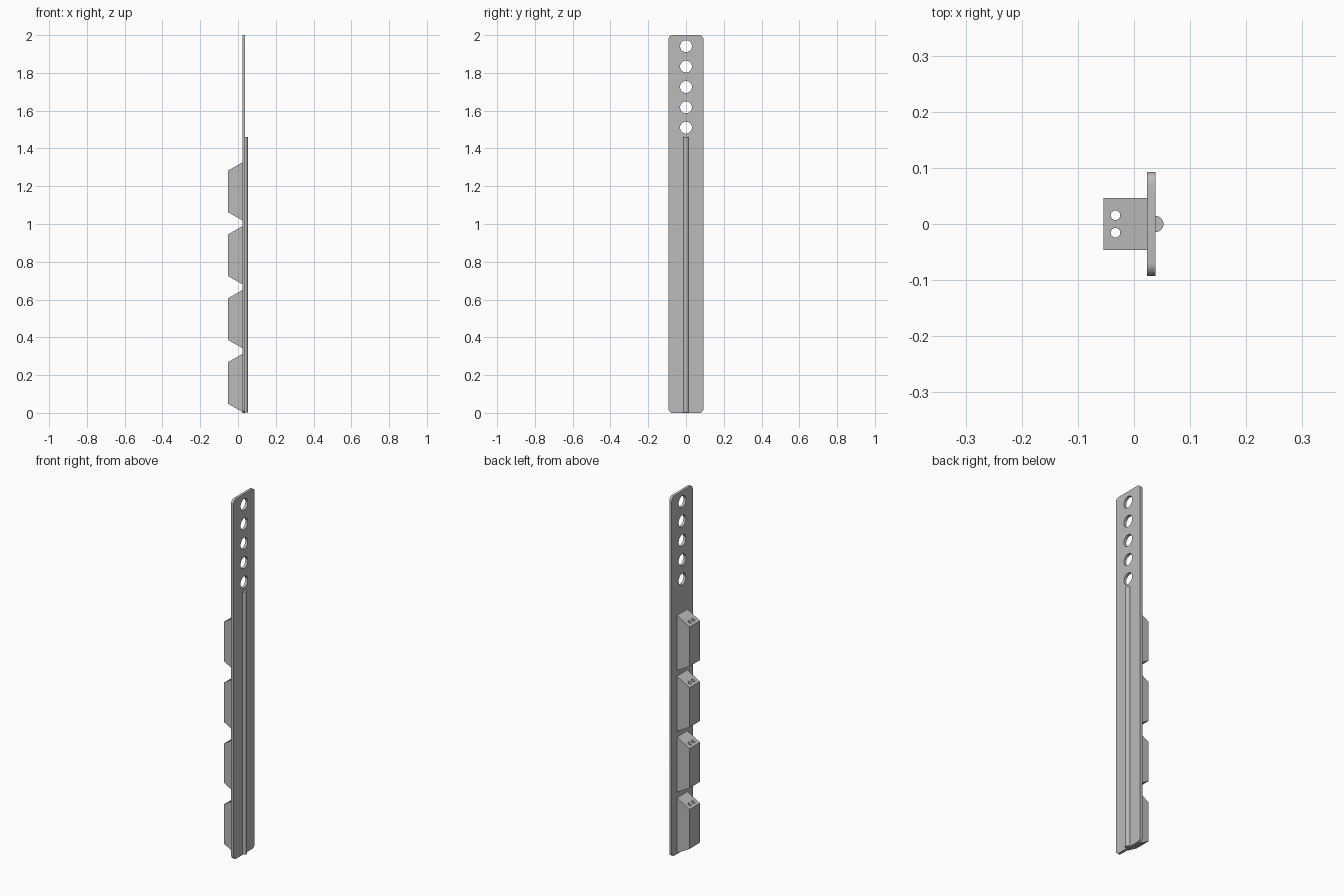
import bpy, bmesh, math
from mathutils import Matrix, Vector

cube = bpy.data.objects.get("Cube")
if cube:
    bpy.data.objects.remove(cube, do_unlink=True)

grey = bpy.data.materials.new("plain grey")
grey.use_nodes = True
grey.diffuse_color = (0.5, 0.5, 0.5, 1)
grey.node_tree.nodes["Principled BSDF"].inputs["Base Color"].default_value = (0.5, 0.5, 0.5, 1)

BACK, FACE = 0.023, 0.038      # x of the two plate faces
HALF_W, HEIGHT = 0.0925, 2.0
BLOCK_X, BLOCK_W = -0.054, 0.046
ROD_R, ROD_TOP = 0.0145, 1.46


def make_object(name, bm):
    bmesh.ops.recalc_face_normals(bm, faces=bm.faces)
    mesh = bpy.data.meshes.new(name)
    bm.to_mesh(mesh)
    bm.free()
    mesh.materials.append(grey)
    obj = bpy.data.objects.new(name, mesh)
    bpy.context.collection.objects.link(obj)
    return obj


def prism(name, outline, offset):
    """Extrude a closed outline along an offset vector."""
    bm = bmesh.new()
    face = bm.faces.new([bm.verts.new(p) for p in outline])
    ext = bmesh.ops.extrude_face_region(bm, geom=[face], use_keep_orig=True)
    verts = [v for v in ext["geom"] if isinstance(v, bmesh.types.BMVert)]
    bmesh.ops.translate(bm, vec=Vector(offset), verts=verts)
    return make_object(name, bm)


def drill(obj, centres, radius, depth, axis):
    """Cut round holes through an object."""
    bm = bmesh.new()
    turn = Vector((0, 0, 1)).rotation_difference(Vector(axis)).to_matrix().to_4x4()
    for c in centres:
        bmesh.ops.create_cone(bm, cap_ends=True, segments=32, radius1=radius,
                              radius2=radius, depth=depth,
                              matrix=Matrix.Translation(c) @ turn)
    cutter = make_object("hole_cutter", bm)
    cutter.hide_render = True
    mod = obj.modifiers.new("holes", 'BOOLEAN')
    mod.operation, mod.solver, mod.object = 'DIFFERENCE', 'EXACT', cutter
    select(obj)
    bpy.ops.object.modifier_apply(modifier=mod.name)
    bpy.data.objects.remove(cutter, do_unlink=True)


def select(obj):
    bpy.ops.object.select_all(action='DESELECT')
    obj.select_set(True)
    bpy.context.view_layer.objects.active = obj


def smooth(obj):
    select(obj)
    bpy.ops.object.shade_smooth_by_angle(angle=math.radians(30))


# Long plate with rounded corners and a row of adjustment holes
r = 0.022
outline = []
for i, (sy, sz) in enumerate([(1, 1), (-1, 1), (-1, -1), (1, -1)]):
    for k in range(9):
        a = (i + k / 8) * math.pi / 2
        outline.append((BACK, sy * (HALF_W - r) + r * math.cos(a),
                        HEIGHT / 2 + sz * (HEIGHT / 2 - r) + r * math.sin(a)))
plate = prism("plate", outline, (FACE - BACK, 0, 0))
drill(plate, [Vector((0.03, 0, 1.51 + 0.1078 * i)) for i in range(5)], 0.0315, 0.1, (1, 0, 0))
smooth(plate)

# Half-round rod down the outer face
arc = [-math.pi / 2 + math.pi * k / 16 for k in range(17)]
rod = prism("half_round_rod",
            [(FACE + ROD_R * math.cos(a), ROD_R * math.sin(a), 0.002) for a in arc],
            (0, 0, ROD_TOP - 0.002))
smooth(rod)

# Four tapered blocks, each with a pair of vertical holes
for n in range(4):
    z = 0.005 + 0.338 * n
    profile = [(BACK, z), (BACK, z + 0.307), (BLOCK_X, z + 0.263), (BLOCK_X, z + 0.044)]
    block = prism("block_%d" % (n + 1), [(x, -BLOCK_W, h) for x, h in profile],
                  (0, 2 * BLOCK_W, 0))
    drill(block, [Vector((-0.033, s * 0.0155, z + 0.15)) for s in (-1, 1)],
          0.0085, 0.5, (0, 0, 1))
    smooth(block)
